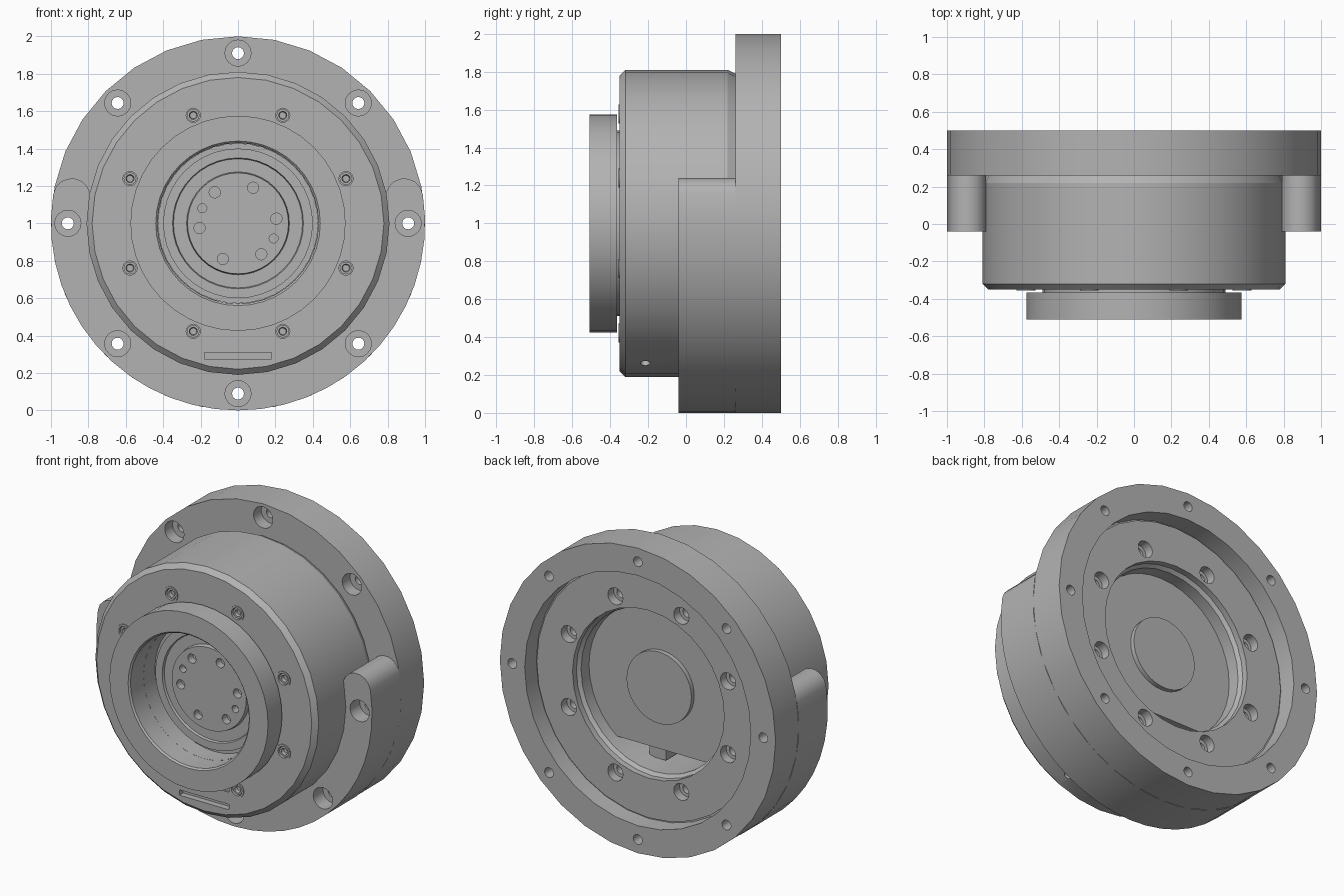
import bpy, bmesh, math
from mathutils import Vector, Matrix

cube = bpy.data.objects.get("Cube")
if cube:
    bpy.data.objects.remove(cube, do_unlink=True)

GREY = (0.45, 0.45, 0.45, 1)
metal = bpy.data.materials.new("plain grey metal")
metal.use_nodes = True
metal.diffuse_color = GREY
metal.node_tree.nodes["Principled BSDF"].inputs["Base Color"].default_value = GREY


def add_lathe(bm, profile, sides, centre=(0, 0, 1), closed=False):
    """Revolve (radius, y) points around the y direction through centre."""
    rows = []
    for r, y in profile:
        if r == 0:
            rows.append([bm.verts.new(Vector((0, y, 0)) + Vector(centre))] * sides)
        else:
            rows.append([bm.verts.new(Vector((r * math.cos(a), y, r * math.sin(a))) + Vector(centre))
                         for a in (2 * math.pi * i / sides for i in range(sides))])
    pairs = list(zip(rows, rows[1:]))
    if closed:
        pairs.append((rows[-1], rows[0]))
    for a, b in pairs:
        for i in range(sides):
            j = (i + 1) % sides
            corners = list(dict.fromkeys([a[i], a[j], b[j], b[i]]))
            bm.faces.new(corners)


def add_box(bm, lo, hi):
    lo, hi = Vector(lo), Vector(hi)
    size = hi - lo
    bmesh.ops.create_cube(bm, size=1, matrix=Matrix.Translation((lo + hi) / 2) @ Matrix.Diagonal((*size, 1)))


def finish(bm, name):
    bmesh.ops.recalc_face_normals(bm, faces=bm.faces)
    mesh = bpy.data.meshes.new(name)
    bm.to_mesh(mesh)
    bm.free()
    obj = bpy.data.objects.new(name, mesh)
    mesh.materials.append(metal)
    bpy.context.collection.objects.link(obj)
    return obj


def lathe(name, profile, sides=32, closed=False):
    bm = bmesh.new()
    add_lathe(bm, profile, sides, closed=closed)
    return finish(bm, name)


def activate(obj):
    bpy.ops.object.select_all(action='DESELECT')
    obj.select_set(True)
    bpy.context.view_layer.objects.active = obj


def cut(bm, *targets):
    cutter = finish(bm, "cutter")
    cutter.hide_render = True
    for obj in targets:
        mod = obj.modifiers.new("cut", 'BOOLEAN')
        mod.operation, mod.solver, mod.object = 'DIFFERENCE', 'EXACT', cutter
        activate(obj)
        bpy.ops.object.modifier_apply(modifier=mod.name)
    bpy.data.objects.remove(cutter, do_unlink=True)


def polar(radius, degrees):
    a = math.radians(degrees)
    return (radius * math.cos(a), 0, 1 + radius * math.sin(a))


# Mounting flange, open at the back
flange = lathe("mounting_flange", [(.78, .26), (1, .26), (1, .5), (.82, .5), (.82, .38), (.78, .38)], closed=True)

# Thick lower collar with rounded ends
START, STEPS = 9, 28
arc = [math.radians(180 - START + (180 + 2 * START) * i / STEPS) for i in range(STEPS + 1)]
sweep = [math.radians(-START - 180 + 0)]
angles = [math.radians(START) - (math.pi + math.radians(2 * START)) * i / STEPS for i in range(STEPS + 1)]
outline = [(math.cos(a), math.sin(a)) for a in angles]
left_end, right_end = math.radians(180 - START), math.radians(START)


def end_cap(angle, first, last):
    cx, cz = .9 * math.cos(angle), .9 * math.sin(angle)
    return [(cx + .1 * math.cos(first + (last - first) * i / 8),
             cz + .1 * math.sin(first + (last - first) * i / 8)) for i in range(1, 8)]


outline = [(math.cos(right_end - (math.pi + 2 * right_end) * i / STEPS),
            math.sin(right_end - (math.pi + 2 * right_end) * i / STEPS)) for i in range(STEPS + 1)]
outline += end_cap(left_end, left_end, left_end - math.pi)
outline += [(.8 * x, .8 * z) for x, z in reversed(outline[:STEPS + 1])]
outline += end_cap(right_end, right_end + math.pi, right_end)
bm = bmesh.new()
face = bm.faces.new([bm.verts.new((x, -.04, 1 + z)) for x, z in outline])
extruded = bmesh.ops.extrude_face_region(bm, geom=[face])
bmesh.ops.translate(bm, vec=(0, .3, 0), verts=[v for v in extruded["geom"] if isinstance(v, bmesh.types.BMVert)])
collar = finish(bm, "lower_collar")

# Counterbored mounting holes
bm = bmesh.new()
for k in range(8):
    seat = .34 if k in (1, 2, 3) else .06
    start = seat - .2
    add_lathe(bm, [(0, start), (.07, start), (.07, seat), (.032, seat), (.032, .6), (0, .6)], 16, polar(.91, 45 * k))
cut(bm, flange, collar)

# Hollow main housing
housing = lathe("housing", [(.43, -.365), (.49, -.365), (.49, -.35), (.78, -.35), (.81, -.32), (.81, .22),
                            (.79, .26), (.81, .3), (.81, .39), (.55, .39), (.55, .35), (.53, .33),
                            (.53, -.2), (.43, -.2)], 32, closed=True)
bm = bmesh.new()
for k in range(8):
    spot = polar(.625, 22.5 + 45 * k)
    add_lathe(bm, [(0, -.4), (.045, -.4), (.045, -.31), (0, -.31)], 16, spot)
    add_lathe(bm, [(0, .45), (.055, .45), (.055, .33), (.032, .33), (.032, .24), (0, .24)], 16, spot)
add_box(bm, (-.18, -.4, .275), (.18, -.31, .31))
add_box(bm, (-.18, -.4, .39), (.18, -.342, .48))
cut(bm, housing)

# Small side hole low on the housing
bm = bmesh.new()
direction = Vector((.33, 0, -.74)).normalized()
bmesh.ops.create_cone(bm, cap_ends=True, segments=16, radius1=.025, radius2=.025, depth=.16,
                      matrix=Matrix.Translation(Vector((0, -.215, 1)) + direction * .81)
                      @ direction.to_track_quat('Z', 'Y').to_matrix().to_4x4())
cut(bm, housing)

# Front screws with washers and hexagonal sockets
bm = bmesh.new()
for k in range(8):
    spot = polar(.625, 22.5 + 45 * k)
    add_lathe(bm, [(.038, -.356), (.05, -.356), (.05, -.32), (.038, -.32)], 16, spot, closed=True)
    add_lathe(bm, [(0, -.3), (.034, -.3), (.034, -.345), (.022, -.345), (.018, -.325), (0, -.325)], 12, spot)
screws = finish(bm, "front_screws")

# Front output ring
ring = lathe("front_ring", [(.44, -.51), (.575, -.51), (.575, -.365), (.43, -.365), (.43, -.5)], 40, closed=True)

# Central hub, with a flat cut low on its rear plate
hub = lathe("central_hub", [(0, -.3), (.27, -.3), (.275, -.27), (.345, -.27), (.35, -.285), (.4, -.285),
                            (.4, -.25), (.428, -.25), (.428, -.1), (.4, -.1), (.4, .18), (.528, .18),
                            (.528, .25), (.235, .25), (.235, .28), (0, .28)], 40)
bm = bmesh.new()
add_box(bm, (-.5, .1, .4), (.5, .35, .585))
for k in range(6):
    add_lathe(bm, [(0, -.4), (.03, -.4), (.03, -.25), (0, -.25)], 16, polar(.207, 7 + 60 * k))
for angle in (157, -23):
    add_lathe(bm, [(0, -.4), (.024, -.4), (.024, -.25), (0, -.25)], 16, polar(.207, angle))
cut(bm, hub)

# Small key block behind the hub's flat
bm = bmesh.new()
add_box(bm, (.02, -.08, .48), (.14, .18, .61))
block = finish(bm, "key_block")

for part in (flange, collar, housing, screws, ring, hub, block):
    activate(part)
    bpy.ops.object.shade_smooth_by_angle(angle=math.radians(25))
